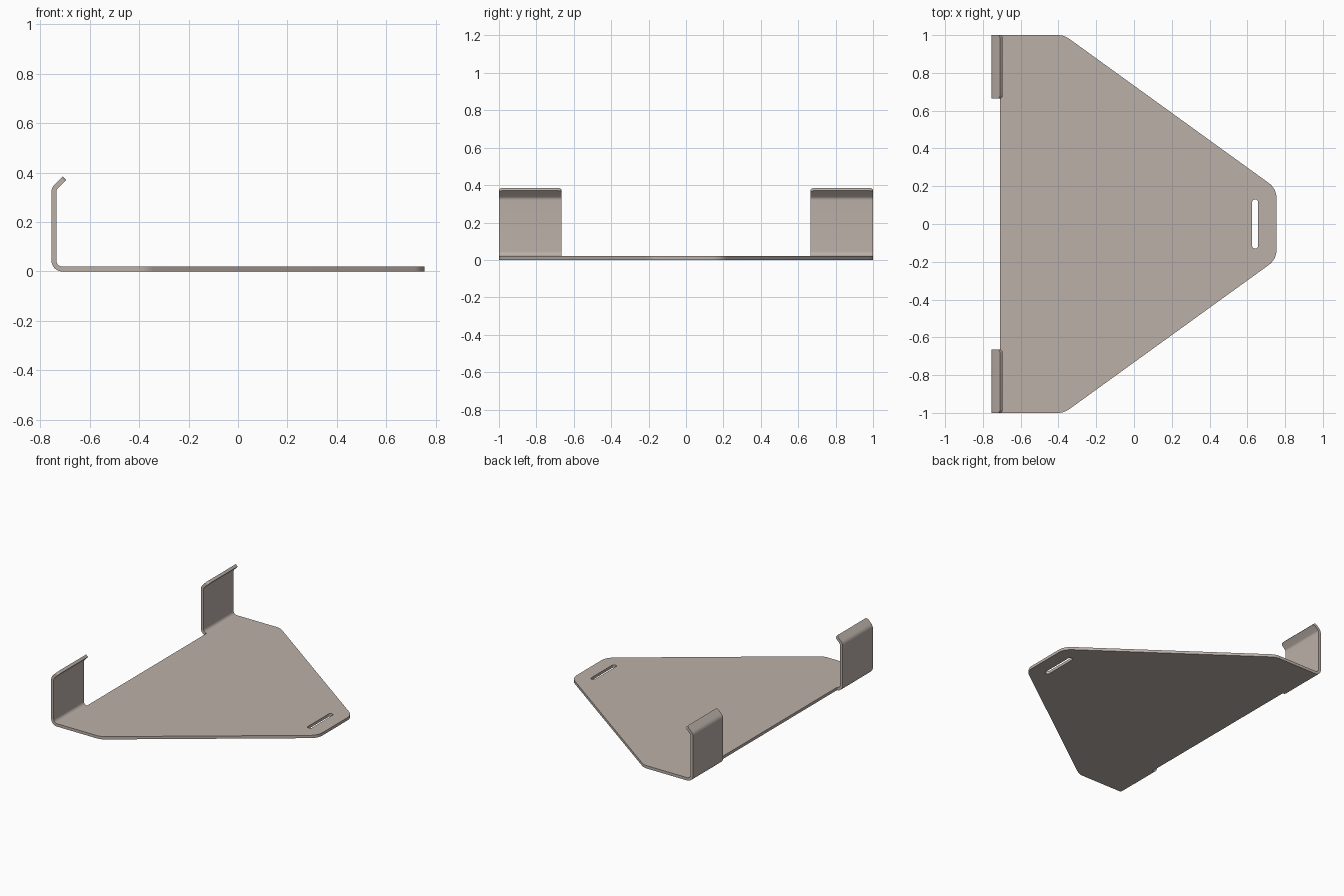
import bpy, bmesh, math
from mathutils import Vector

if "Cube" in bpy.data.objects:
    bpy.data.objects.remove(bpy.data.objects["Cube"])

T = 0.02          # sheet thickness
BEND = -0.71      # where the plate turns into the clips

paint = bpy.data.materials.new("warm_grey_sheet")
paint.diffuse_color = (0.50, 0.435, 0.395, 1)
paint.use_nodes = True
paint.node_tree.nodes["Principled BSDF"].inputs["Base Color"].default_value = paint.diffuse_color


def finish(name, bm):
    bmesh.ops.recalc_face_normals(bm, faces=bm.faces[:])
    mesh = bpy.data.meshes.new(name)
    bm.to_mesh(mesh)
    bm.free()
    mesh.materials.append(paint)
    obj = bpy.data.objects.new(name, mesh)
    bpy.context.collection.objects.link(obj)
    bpy.ops.object.select_all(action='DESELECT')
    bpy.context.view_layer.objects.active = obj
    obj.select_set(True)
    bpy.ops.object.shade_smooth_by_angle(angle=math.radians(30))


def rounded(corners, steps=8):
    """Closed outline with a fillet radius at each (x, y, r) corner."""
    out = []
    for i, (x, y, r) in enumerate(corners):
        p = Vector((x, y))
        if r == 0:
            out.append(p)
            continue
        a = (Vector(corners[i - 1][:2]) - p).normalized()
        b = (Vector(corners[(i + 1) % len(corners)][:2]) - p).normalized()
        half = a.angle(b) / 2
        c = p + (a + b).normalized() * (r / math.sin(half))
        start = p + a * (r / math.tan(half)) - c
        end = p + b * (r / math.tan(half)) - c
        turn = math.atan2(start.x * end.y - start.y * end.x, start.dot(end))
        for k in range(steps + 1):
            t = turn * k / steps
            out.append(c + Vector((start.x * math.cos(t) - start.y * math.sin(t),
                                   start.x * math.sin(t) + start.y * math.cos(t))))
    return out


# Tapered base plate with a strap slot
half_outline = [(0.755, 0.187, 0.1), (-0.37, 1.0, 0.1), (BEND, 1.0, 0)]
outline = half_outline + [(x, -y, r) for x, y, r in reversed(half_outline)]
slot = [(0.657, 0.13, 0.0159), (0.625, 0.13, 0.0159),
        (0.625, -0.13, 0.0159), (0.657, -0.13, 0.0159)]
bm = bmesh.new()
for loop in (outline, slot):
    vs = [bm.verts.new((p.x, p.y, 0)) for p in rounded(loop)]
    for i, v in enumerate(vs):
        bm.edges.new((vs[i - 1], v))
bmesh.ops.triangle_fill(bm, edges=bm.edges[:], use_beauty=True)
top = bmesh.ops.extrude_face_region(bm, geom=bm.faces[:])["geom"]
bmesh.ops.translate(bm, vec=(0, 0, T),
                    verts=[g for g in top if isinstance(g, bmesh.types.BMVert)])
finish("base_plate", bm)

# Clip centre line: (x, z, inward normal x, z, side inset)
R, ZTOP, LIP, CORNER = 0.035, 0.32, 0.046, 0.018
path = []


def arc(cz, a0, a1, n):
    for k in range(n + 1):
        a = math.radians(a0 + (a1 - a0) * k / n)
        path.append((BEND + R * math.cos(a), cz + R * math.sin(a),
                     -math.cos(a), -math.sin(a), 0))


arc(0.045, 270, 180, 10)
arc(ZTOP, 180, 135, 6)
s = math.sqrt(0.5)
bx, bz = path[-1][:2]
for k in range(7):                      # straight lip with rounded corners
    a = math.radians(90 * k / 6)
    d = LIP - CORNER * (1 - math.sin(a))
    path.append((bx + d * s, bz + d * s, s, -s, CORNER * (1 - math.cos(a))))

# Two bent clips, mirrored front to back
for name, side in (("front_clip", -1), ("back_clip", 1)):
    bm = bmesh.new()
    rings = []
    for x, z, nx, nz, inset in path:
        lo, hi = 0.665 + inset, 1.0 - inset
        rings.append([bm.verts.new((x + nx * o, side * y, z + nz * o))
                      for y, o in ((lo, -T / 2), (hi, -T / 2), (hi, T / 2), (lo, T / 2))])
    for a, b in zip(rings, rings[1:]):
        for i in range(4):
            j = (i + 1) % 4
            bm.faces.new((a[i], a[j], b[j], b[i]))
    bm.faces.new(rings[-1])
    bm.faces.new(rings[0][::-1])
    finish(name, bm)
